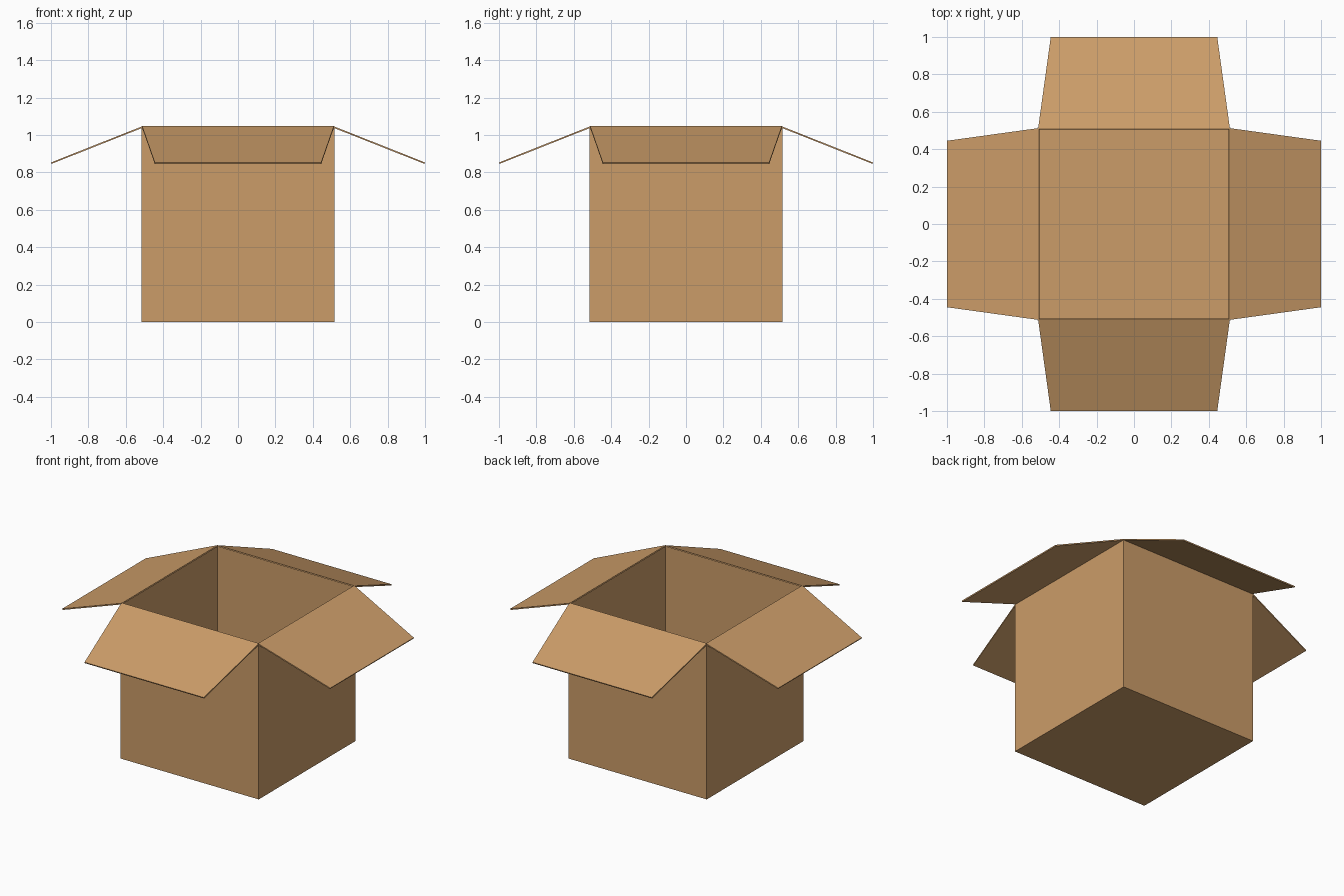
import bpy, bmesh
from math import pi
from mathutils import Matrix, Vector

default = bpy.data.objects.get("Cube")
if default:
    bpy.data.objects.remove(default, do_unlink=True)

HALF = 0.516      # outer half width of the box
HEIGHT = 1.04     # height of the walls
THICK = 0.008     # board thickness

cardboard = bpy.data.materials.new("cardboard brown")
cardboard.use_nodes = True
cardboard.diffuse_color = (0.6, 0.335, 0.14, 1)
cardboard.node_tree.nodes["Principled BSDF"].inputs["Base Color"].default_value = (0.6, 0.335, 0.14, 1)


def add_object(name, bm):
    bmesh.ops.recalc_face_normals(bm, faces=bm.faces)
    mesh = bpy.data.meshes.new(name)
    bm.to_mesh(mesh)
    bm.free()
    mesh.materials.append(cardboard)
    obj = bpy.data.objects.new(name, mesh)
    bpy.context.collection.objects.link(obj)
    return obj


# Open box: a block whose top is inset and pushed down to the floor
bm = bmesh.new()
bmesh.ops.create_cube(bm, size=1)
bmesh.ops.scale(bm, verts=bm.verts, vec=(2 * HALF, 2 * HALF, HEIGHT))
bmesh.ops.translate(bm, verts=bm.verts, vec=(0, 0, HEIGHT / 2))
bm.normal_update()
top = max(bm.faces, key=lambda f: f.calc_center_median().z)
bmesh.ops.inset_region(bm, faces=[top], thickness=THICK, use_even_offset=True)
bmesh.ops.translate(bm, verts=top.verts, vec=(0, 0, THICK - HEIGHT))
add_object("box_body", bm)

# Four tapered flaps folded outwards and down from the rim
hinge, tip = Vector((0, -0.508, 1.048)), Vector((0, -1.0, 0.853))
fold = (tip - hinge).normalized()
down = Vector((0, fold.z, -fold.y)) * THICK
if down.z > 0:
    down.negate()

for i, side in enumerate(("front", "left", "back", "right")):
    bm = bmesh.new()
    corners = [(-0.513, hinge), (0.513, hinge), (0.445, tip), (-0.445, tip)]
    face = bm.faces.new([bm.verts.new(p + Vector((x, 0, 0))) for x, p in corners])
    extruded = bmesh.ops.extrude_face_region(bm, geom=[face], use_keep_orig=True)
    lower = [v for v in extruded["geom"] if isinstance(v, bmesh.types.BMVert)]
    bmesh.ops.translate(bm, verts=lower, vec=down)
    bmesh.ops.rotate(bm, verts=bm.verts, cent=(0, 0, 0), matrix=Matrix.Rotation(i * pi / 2, 3, "Z"))
    add_object(side + "_flap", bm)
